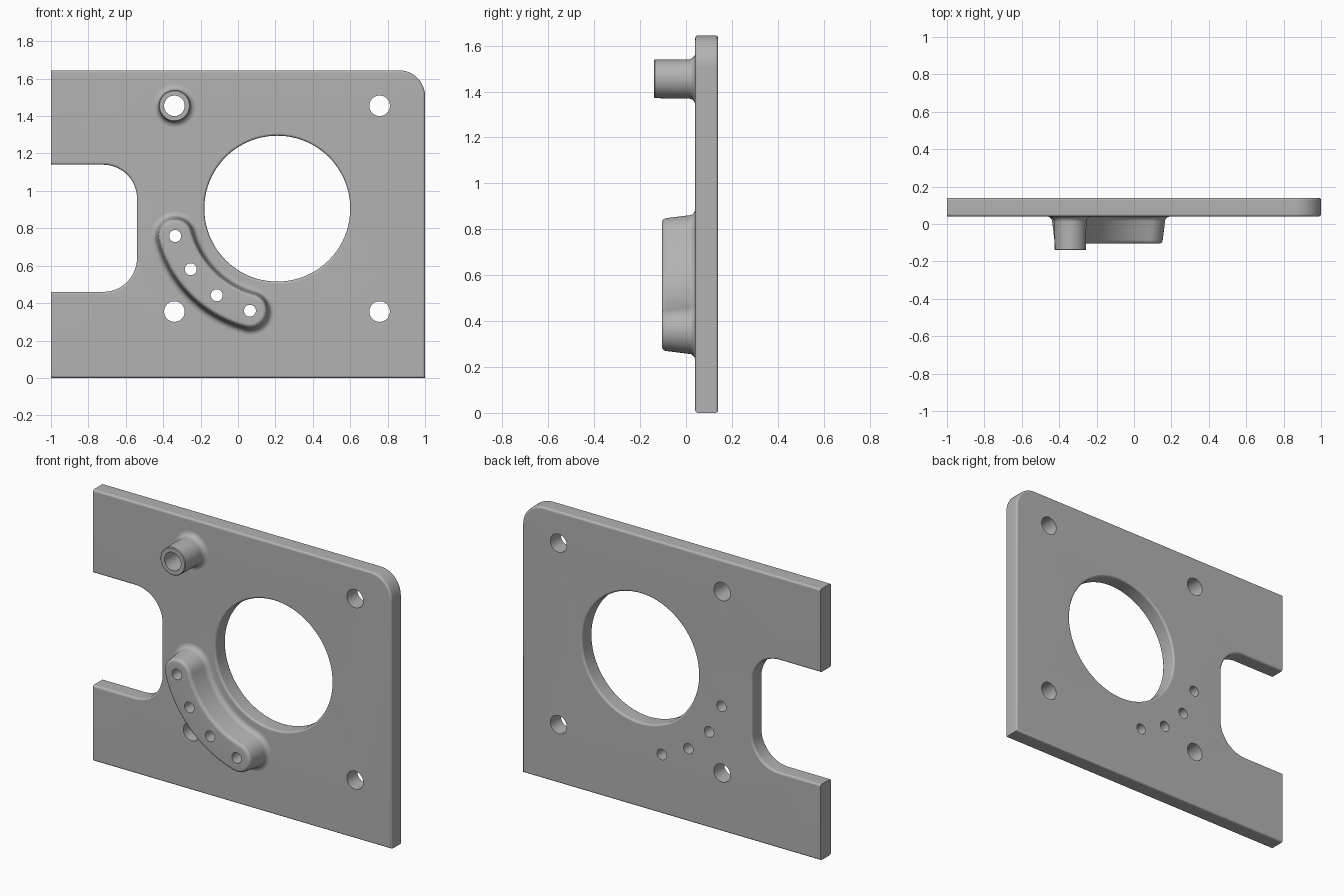
import bpy, bmesh
from math import sin, cos, radians, pi
from mathutils import Vector

cube = bpy.data.objects.get("Cube")
if cube:
    bpy.data.objects.remove(cube)

grey = bpy.data.materials.new("plain_grey")
grey.use_nodes = True
grey.diffuse_color = (0.45, 0.45, 0.45, 1)
grey.node_tree.nodes["Principled BSDF"].inputs["Base Color"].default_value = (0.45, 0.45, 0.45, 1)

FRONT, BACK, TIP, PAD = 0.04, 0.14, -0.14, -0.105   # depths along y
CENTRE = Vector((0.21, 0.905))                      # main bore
ARC_R = 0.565


def polar(c, r, a):
    return Vector((c[0] + r * cos(a), c[1] + r * sin(a)))


def circle(c, r, n=48, clockwise=False):
    s = -1 if clockwise else 1
    return [polar(c, r, s * 2 * pi * i / n) for i in range(n)]


def rounded(corners, n=12):
    """Closed outline from right-angled corners (x, z, radius)."""
    out = []
    for i, (x, z, r) in enumerate(corners):
        p = Vector((x, z))
        if r == 0:
            out.append(p)
            continue
        u = (Vector(corners[i - 1][:2]) - p).normalized()
        v = (Vector(corners[(i + 1) % len(corners)][:2]) - p).normalized()
        c = p + (u + v) * r
        for k in range(n + 1):
            t = pi / 2 * k / n
            out.append(c - v * r * cos(t) - u * r * sin(t))
    return out


def banana(half, a0, a1, n=24):
    """Curved slot outline around the main bore."""
    pts = [polar(CENTRE, ARC_R + half, a0 + (a1 - a0) * i / n) for i in range(n + 1)]
    end = polar(CENTRE, ARC_R, a1)
    pts += [polar(end, half, a1 + pi * i / n) for i in range(1, n)]
    pts += [polar(CENTRE, ARC_R - half, a1 + (a0 - a1) * i / n) for i in range(n + 1)]
    start = polar(CENTRE, ARC_R, a0)
    pts += [polar(start, half, a0 + pi + pi * i / n) for i in range(1, n)]
    return pts


def inset(pts, d):
    """Move an outline towards the material, keeping the cut left end flat."""
    out = []
    for i, p in enumerate(pts):
        a = (p - pts[i - 1]).normalized()
        b = (pts[(i + 1) % len(pts)] - p).normalized()
        na, nb = Vector((-a.y, a.x)), Vector((-b.y, b.x))
        q = p + (na + nb) * d / (1 + na.dot(nb))
        if abs(p.x + 1) < 1e-5:
            q.x = -1
        out.append(q)
    return out


def build(name, contours):
    """Solid from (outline, [(inset, y), ...]) walls, capped front and back."""
    bm = bmesh.new()
    caps = ([], [])
    for pts, profile in contours:
        rings = [[bm.verts.new((q.x, y, q.y)) for q in inset(pts, d)] for d, y in profile]
        n = len(pts)
        for r0, r1 in zip(rings, rings[1:]):
            for i in range(n):
                j = (i + 1) % n
                bm.faces.new((r0[i], r0[j], r1[j], r1[i]))
        for cap, ring in zip(caps, (rings[0], rings[-1])):
            cap += [bm.edges.get((ring[i - 1], ring[i])) for i in range(n)]
    for cap, side in zip(caps, (-1, 1)):
        bmesh.ops.triangle_fill(bm, use_beauty=True, edges=cap, normal=(0, side, 0))
    bmesh.ops.recalc_face_normals(bm, faces=bm.faces)
    mesh = bpy.data.meshes.new(name)
    bm.to_mesh(mesh)
    bm.free()
    mesh.materials.append(grey)
    ob = bpy.data.objects.new(name, mesh)
    bpy.context.collection.objects.link(ob)
    bpy.ops.object.select_all(action='DESELECT')
    ob.select_set(True)
    bpy.context.view_layer.objects.active = ob
    bpy.ops.object.shade_smooth_by_angle(angle=radians(40))
    weighted = ob.modifiers.new("flat_face_normals", 'WEIGHTED_NORMAL')
    weighted.keep_sharp = True


def fillet(r, steps=5):
    """Concave blend at the foot of a boss, as (outward, y) pairs."""
    return [(r - r * cos(pi / 2 * k / steps), FRONT - r + r * sin(pi / 2 * k / steps))
            for k in range(steps + 1)]


def round_edge(r, y0, y1, steps=4):
    """Wall from y0 to y1 with both rims rounded."""
    a = [pi / 2 * k / steps for k in range(steps + 1)]
    rim = [(r - r * sin(t), r - r * cos(t)) for t in a]
    return [(d, y0 + h) for d, h in rim] + [(d, y1 - h) for d, h in reversed(rim)]


# Plate with notch, main bore, mounting holes and pin holes
bolts = [(x, z) for x in (-0.34, 0.757) for z in (0.355, 1.455)]
pins = [polar(CENTRE, ARC_R, radians(a)) for a in (195, 215, 235, 255)]
outline = rounded([(-1, 0, 0), (1, 0, 0), (1, 1.645, 0.14), (-1, 1.645, 0),
                   (-1, 1.14, 0), (-0.54, 1.14, 0.18), (-0.54, 0.46, 0.18), (-1, 0.46, 0)])
soft = round_edge(0.013, FRONT, BACK)
straight = [(0, FRONT), (0, BACK)]
plate = [(outline, soft), (circle(CENTRE, 0.39, 96, True), soft)]
plate += [(circle(b, 0.055, 40, True), straight) for b in bolts]
plate += [(circle(p, 0.032, 24, True), straight) for p in pins]
build("plate", plate)

# Tubular boss around the upper hole
post = (-0.34, 1.455)
wall = [(0.035, TIP), (0.031, TIP + 0.004)] + [(0.03 - d, y) for d, y in fillet(0.03)]
build("tube_boss", [(circle(post, 0.115), wall),
                    (circle(post, 0.055, 40, True), [(0, TIP), (0, FRONT)])])

# Curved tapered boss with four pin holes
top = [(0.04 + 0.02 * (1 - sin(t)), PAD + 0.02 * (1 - cos(t)))
       for t in (radians(a) for a in (0, 22, 45, 67, 90))]
wall = top + [(0.028 - d, y) for d, y in fillet(0.028)]
curved = [(banana(0.13, radians(195), radians(255)), wall)]
curved += [(circle(p, 0.032, 24, True), [(0, PAD), (0, FRONT)]) for p in pins]
build("curved_boss", curved)
